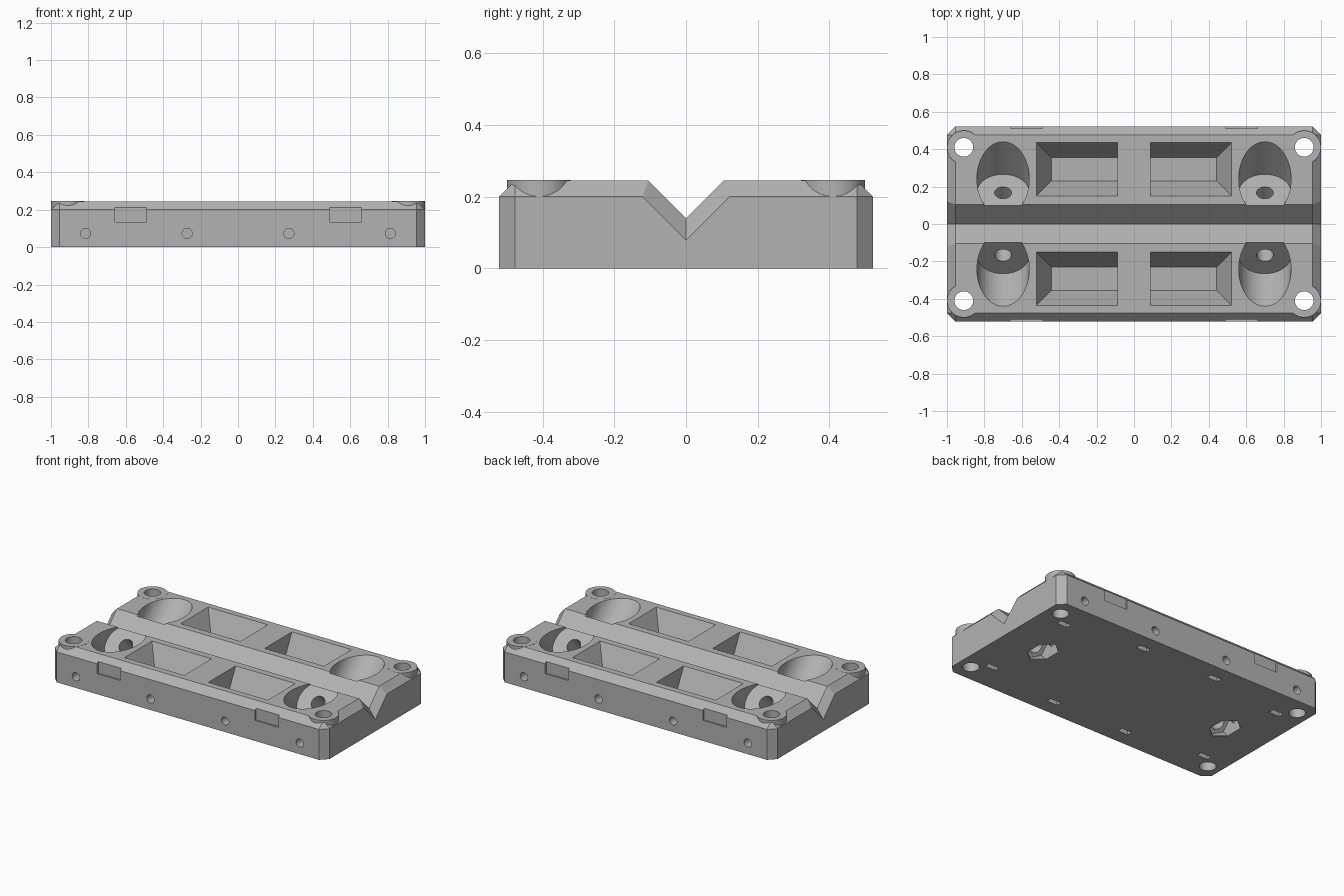
import bpy, bmesh, math
from mathutils import Matrix

if "Cube" in bpy.data.objects:
    bpy.data.objects.remove(bpy.data.objects["Cube"])

grey = bpy.data.materials.new("mid grey")
grey.diffuse_color = (0.45, 0.45, 0.45, 1)
grey.use_nodes = True
grey.node_tree.nodes["Principled BSDF"].inputs["Base Color"].default_value = grey.diffuse_color
R2 = math.sqrt(2)


def make_object(name, bm):
    bmesh.ops.recalc_face_normals(bm, faces=bm.faces)
    me = bpy.data.meshes.new(name)
    bm.to_mesh(me)
    bm.free()
    me.materials.append(grey)
    ob = bpy.data.objects.new(name, me)
    bpy.context.collection.objects.link(ob)
    return ob


def hull(name, pts):
    bm = bmesh.new()
    for p in pts:
        bm.verts.new(p)
    bmesh.ops.convex_hull(bm, input=bm.verts)
    bmesh.ops.dissolve_limit(bm, angle_limit=0.01, verts=bm.verts, edges=bm.edges)
    return make_object(name, bm)


def box(name, x0, x1, y0, y1, z0, z1):
    return hull(name, [(x, y, z) for x in (x0, x1) for y in (y0, y1) for z in (z0, z1)])


def rod(name, centre, radius, length, sides=48, tilt=0.0):
    bm = bmesh.new()
    m = Matrix.Translation(centre) @ Matrix.Rotation(tilt, 4, 'X')
    bmesh.ops.create_cone(bm, cap_ends=True, segments=sides, radius1=radius,
                          radius2=radius, depth=length, matrix=m)
    return make_object(name, bm)


def combine(tool, operation='DIFFERENCE'):
    mod = body.modifiers.new("cut", 'BOOLEAN')
    mod.operation = operation
    mod.solver = 'EXACT'
    mod.object = tool
    bpy.context.view_layer.objects.active = body
    bpy.ops.object.modifier_apply(modifier=mod.name)
    bpy.data.objects.remove(tool)


SIGNS = [(a, b) for a in (-1, 1) for b in (-1, 1)]

# block with chamfered upright corners and chamfered top rim
pts = [(a * 0.955, b * 0.477, 0.245) for a, b in SIGNS]
for z in (0, 0.2):
    for a, b in SIGNS:
        pts += [(a * 1.0, b * 0.477, z), (a * 0.955, b * 0.522, z)]
body = hull("fixture_block", pts)

# long V groove, chamfered where it leaves each end
bm = bmesh.new()
rings = [[bm.verts.new(p) for p in ((x, 0, b), (x, 0.25, b + 0.25), (x, -0.25, b + 0.25))]
         for x, b in ((-1.02, 0.0513), (-0.955, 0.14), (0.955, 0.14), (1.02, 0.0513))]
for r, s in zip(rings, rings[1:]):
    for i in range(3):
        j = (i + 1) % 3
        bm.faces.new((r[i], r[j], s[j], s[i]))
bm.faces.new(rings[0])
bm.faces.new(rings[-1])
combine(make_object("groove_cutter", bm))

# corner bosses with through holes
for a, b in SIGNS:
    combine(rod("boss", (a * 0.91, b * 0.41, 0.173), 0.0895, 0.146, 64), 'UNION')
for a, b in SIGNS:
    combine(rod("boss_hole", (a * 0.91, b * 0.41, 0.12), 0.05, 0.6, 40))

# tapered pockets, upright on the inner end
for a, b in SIGNS:
    p = []
    for z, k in ((0.245 + 0.04, -0.02), (0.085, 0.08)):
        for y in (0.15 + k, 0.435 - k):
            p += [(a * 0.088, b * y, z), (a * (0.522 - k), b * y, z)]
    combine(hull("pocket", p))


# slanted screw seats: wide counterbore, screw hole, hexagonal nut trap below
def slanted(name, a, b, radius, t0, t1, sides):
    c = (t0 + t1) / 2 / R2
    return rod(name, (a * 0.7, b * c, c + 0.003), radius, t1 - t0, sides, -b * math.pi / 4)


for a, b in SIGNS:
    combine(slanted("counterbore", a, b, 0.14, 0.236, 0.7, 64))
    combine(slanted("screw_hole", a, b, 0.045, 0.0, 0.3, 32))
    combine(slanted("nut_trap", a, b, 0.08, -0.25, 0.1, 6))

# shallow side recesses
for a, b in SIGNS:
    xs = sorted((a * 0.49, a * 0.66))
    ys = sorted((b * 0.511, b * 0.6))
    combine(box("side_recess", *xs, *ys, 0.135, 0.211))

# side pin holes and the nut slots that meet them from underneath
for b in (-1, 1):
    for x, y in ((-0.815, 0.33), (-0.272, 0.41), (0.272, 0.41), (0.815, 0.33)):
        inner = y - 0.04
        combine(rod("pin_hole", (x, b * (inner + 0.6) / 2, 0.073), 0.027,
                    0.6 - inner, 24, math.pi / 2))
        ys = sorted((b * (y - 0.018), b * (y + 0.018)))
        combine(box("nut_slot", x - 0.038, x + 0.038, *ys, -0.1, 0.11))

# smooth bores, crisp edges
bpy.ops.object.select_all(action='DESELECT')
body.select_set(True)
bpy.context.view_layer.objects.active = body
bpy.ops.object.shade_smooth_by_angle(angle=math.radians(25))
